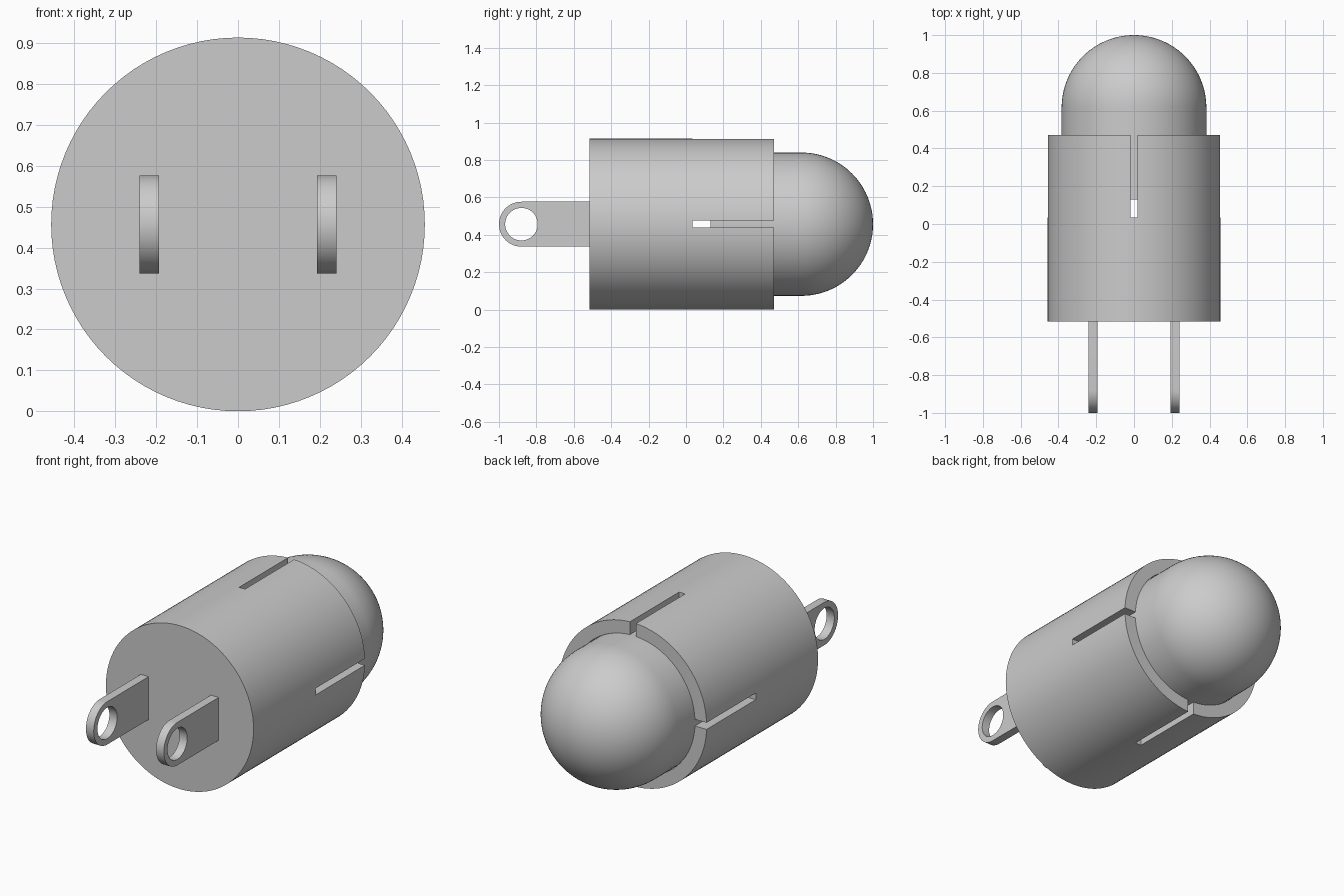
import bpy
import bmesh
from math import sin, cos, pi, radians

if "Cube" in bpy.data.objects:
    bpy.data.objects.remove(bpy.data.objects["Cube"], do_unlink=True)

AXIS_Z = 0.457
BODY_R, BODY_FRONT, BODY_BACK = 0.457, -0.515, 0.47
BULB_R, BULB_START, DOME_Y = 0.383, 0.13, 0.617
SLOT_START, SLOT_WIDTH = 0.035, 0.037
TAB_R, HOLE_R, TAB_Y, TAB_X, TAB_THICK = 0.12, 0.087, -0.88, 0.217, 0.048

grey = bpy.data.materials.new("plain grey")
grey.use_nodes = True
grey.diffuse_color = (0.6, 0.6, 0.6, 1)
grey.node_tree.nodes["Principled BSDF"].inputs["Base Color"].default_value = (0.6, 0.6, 0.6, 1)


def select(obj):
    bpy.ops.object.select_all(action="DESELECT")
    obj.select_set(True)
    bpy.context.view_layer.objects.active = obj


def finish(obj):
    select(obj)
    bpy.ops.object.shade_smooth_by_angle(angle=radians(30))


def lathe(name, profile, segments=96):
    """Spin (radius, y) points about the long axis; both ends lie on it."""
    bm = bmesh.new()
    rings = []
    for r, y in profile:
        count = segments if r > 1e-5 else 1
        rings.append([bm.verts.new((r * cos(2 * pi * i / segments), y,
                                    AXIS_Z + r * sin(2 * pi * i / segments)))
                      for i in range(count)])
    for a, b in zip(rings, rings[1:]):
        for i in range(segments):
            j = (i + 1) % segments
            corners = [a[i % len(a)], a[j % len(a)], b[j % len(b)], b[i % len(b)]]
            bm.faces.new(list(dict.fromkeys(corners)))
    bmesh.ops.recalc_face_normals(bm, faces=bm.faces)
    mesh = bpy.data.meshes.new(name)
    bm.to_mesh(mesh)
    bm.free()
    obj = bpy.data.objects.new(name, mesh)
    bpy.context.collection.objects.link(obj)
    mesh.materials.append(grey)
    return obj


# Cylindrical socket, hollow at the back
socket = lathe("socket_body", [
    (0, BODY_FRONT), (BODY_R, BODY_FRONT), (BODY_R, BODY_BACK),
    (BULB_R + 0.002, BODY_BACK), (BULB_R + 0.002, 0.02), (0, 0.02)])

# Four slots through the socket wall, from two crossing cutters
slot_end = BODY_BACK + 0.1
for size_x, size_z in ((1.2, SLOT_WIDTH), (SLOT_WIDTH, 1.2)):
    bpy.ops.mesh.primitive_cube_add(size=1, location=(0, (SLOT_START + slot_end) / 2, AXIS_Z))
    cutter = bpy.context.object
    cutter.name = "slot_cutter"
    cutter.scale = (size_x, slot_end - SLOT_START, size_z)
    cutter.hide_render = True
    cut = socket.modifiers.new("slot", "BOOLEAN")
    cut.operation = "DIFFERENCE"
    cut.solver = "EXACT"
    cut.object = cutter
    select(socket)
    bpy.ops.object.modifier_apply(modifier=cut.name)
    bpy.data.objects.remove(cutter, do_unlink=True)
finish(socket)

# Round-ended bulb seated in the socket
steps = 32
dome = [(BULB_R * cos(pi / 2 * i / steps), DOME_Y + BULB_R * sin(pi / 2 * i / steps))
        for i in range(steps + 1)]
finish(lathe("dome_bulb", [(0, BULB_START), (BULB_R, BULB_START)] + dome))


def arc(radius, start, end, count):
    return [(TAB_Y + radius * cos(start + (end - start) * i / count),
             radius * sin(start + (end - start) * i / count)) for i in range(count + 1)]


# Two flat terminal tabs with round ends and holes
outline = arc(TAB_R, pi / 2, 3 * pi / 2, 32) + [(BODY_FRONT + 0.01, -TAB_R), (BODY_FRONT + 0.01, TAB_R)]
hole = arc(HOLE_R, 0, 2 * pi, 48)[:-1]
for side, x in (("left", TAB_X), ("right", -TAB_X)):
    name = side + "_terminal_tab"
    curve = bpy.data.curves.new(name, "CURVE")
    curve.dimensions = "2D"
    curve.fill_mode = "BOTH"
    curve.extrude = TAB_THICK / 2
    for points in (outline, hole):
        spline = curve.splines.new("POLY")
        spline.points.add(len(points) - 1)
        for p, (u, v) in zip(spline.points, points):
            p.co = (u, v, 0, 1)
        spline.use_cyclic_u = True
    tab = bpy.data.objects.new(name, curve)
    bpy.context.collection.objects.link(tab)
    tab.location = (x, 0, AXIS_Z)
    tab.rotation_euler = (pi / 2, 0, pi / 2)
    select(tab)
    bpy.ops.object.convert(target="MESH")
    tab = bpy.context.object
    bm = bmesh.new()
    bm.from_mesh(tab.data)
    bmesh.ops.remove_doubles(bm, verts=bm.verts, dist=0.0001)
    bmesh.ops.recalc_face_normals(bm, faces=bm.faces)
    bm.to_mesh(tab.data)
    bm.free()
    tab.data.materials.clear()
    tab.data.materials.append(grey)
    finish(tab)
